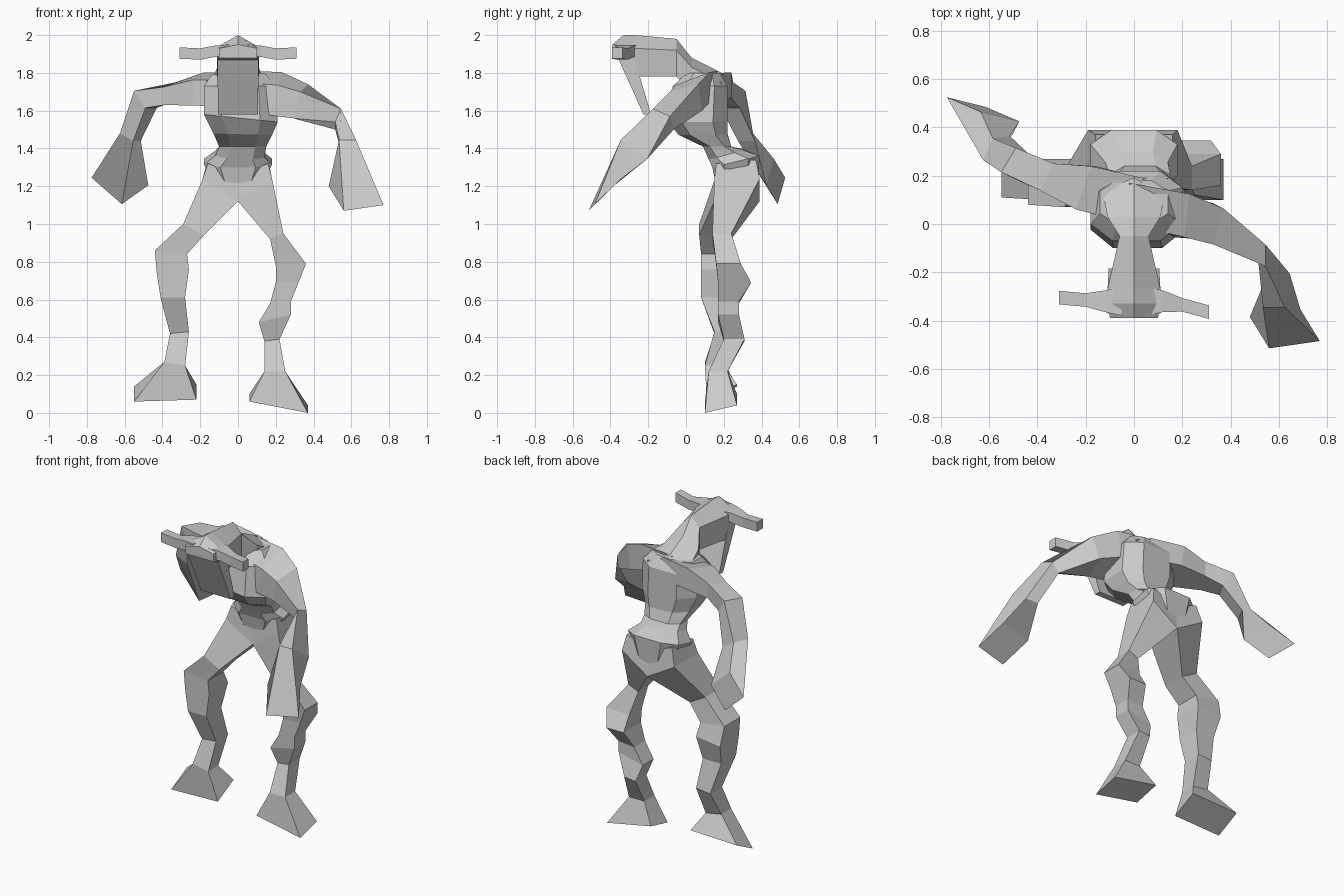
import bpy
import bmesh
from mathutils import Vector

default_cube = bpy.data.objects.get("Cube")
if default_cube:
    bpy.data.objects.remove(default_cube, do_unlink=True)

# One plain grey for the whole figure
clay = bpy.data.materials.new("plain grey")
clay.use_nodes = True
clay.diffuse_color = (0.6, 0.6, 0.6, 1)
clay.node_tree.nodes["Principled BSDF"].inputs["Base Color"].default_value = clay.diffuse_color


def loft(name, rings):
    """Skin a row of equal-sized corner rings and cap both ends."""
    mesh = bpy.data.meshes.new(name)
    bm = bmesh.new()
    loops = [[bm.verts.new(corner) for corner in ring] for ring in rings]
    count = len(loops[0])
    for upper, lower in zip(loops, loops[1:]):
        for i in range(count):
            j = (i + 1) % count
            bm.faces.new((upper[i], upper[j], lower[j], lower[i]))
    bm.faces.new(loops[0])
    bm.faces.new(loops[-1])
    bmesh.ops.recalc_face_normals(bm, faces=bm.faces)
    bm.to_mesh(mesh)
    bm.free()
    mesh.materials.append(clay)
    obj = bpy.data.objects.new(name, mesh)
    bpy.context.collection.objects.link(obj)
    return obj


def section(centre, u, v):
    """Four corners of a slanted section from its centre and half edges."""
    c, u, v = Vector(centre), Vector(u), Vector(v)
    return [c - u - v, c + u - v, c + u + v, c - u + v]


def slab(right_x, right_z, left_x, left_z, front, back, rise=0):
    """Four corners of a level section, optionally rising towards the back."""
    return [Vector((right_x, front, right_z)), Vector((left_x, front, left_z)),
            Vector((left_x, back, left_z + rise)), Vector((right_x, back, right_z + rise))]


def chamfer(ring, amount=0.24):
    """Cut the corners of a section to give it twice as many sides."""
    cut = []
    for i, corner in enumerate(ring):
        cut.append(corner.lerp(ring[i - 1], amount))
        cut.append(corner.lerp(ring[(i + 1) % len(ring)], amount))
    return cut


def gable(y, width, low, eave, ridge):
    """Five corners of a roof-shaped head section."""
    return [Vector((x, y, z)) for x, z in (
        (-width, low), (width, low), (width, eave), (0, ridge), (-width, eave))]


# Torso: hunched chest, thin waist and hips that stick out behind
loft("torso", [chamfer(slab(*row)) for row in (
    (-.14, 1.79, .14, 1.80, 0, .18),
    (-.18, 1.73, .20, 1.73, -.07, .22),
    (-.18, 1.58, .21, 1.54, -.10, .22),
    (-.13, 1.48, .18, 1.47, -.04, .22),
    (-.10, 1.41, .15, 1.41, .09, .24),
    (-.12, 1.35, .14, 1.34, .12, .30, .05),
    (-.18, 1.30, .18, 1.30, .14, .39, .06),
    (-.12, 1.20, .12, 1.20, .16, .38),
    (-.04, 1.13, .04, 1.13, .17, .35),
)])

# Head with a ridged top, narrowing and then widening into the neck
loft("head", [gable(*row) for row in (
    (-.39, .10, 1.88, 1.93, 1.95),
    (-.33, .105, 1.86, 1.94, 2),
    (-.27, .11, 1.78, 1.93, 2),
    (-.05, .06, 1.78, 1.92, 1.98),
    (.03, .11, 1.70, 1.83, 1.88),
    (.19, .14, 1.65, 1.75, 1.80),
)])

# Long flat face hanging from the front of the head
loft("face_plate", [
    slab(-.11, 1.90, .11, 1.90, -.37, -.28),
    slab(-.105, 1.58, .105, 1.58, -.225, -.185),
])


# Side horns
def horn(name, side, middle_y, tip_y):
    thick, tall = (0, .028, 0), (0, 0, .03)
    loft(name, [
        section((side * .05, -.32, 1.92), (0, .06, 0), tall),
        section((side * .12, -.32, 1.915), (0, .045, 0), tall),
        section((side * .20, middle_y, 1.90), thick, tall),
        section((side * .31, tip_y, 1.905), thick, tall),
    ])


horn("right_horn", -1, -.315, -.305)
horn("left_horn", 1, -.335, -.365)

# Right arm swings back, left arm reaches forward; both end in flared hands
loft("right_arm", [section(*row) for row in (
    ((0, .10, 1.71), (.04, .09, .02), (0, 0, .07)),
    ((-.20, .15, 1.715), (.03, .09, .02), (-.01, 0, .068)),
    ((-.36, .195, 1.69), (.03, .055, .012), (0, 0, .048)),
    ((-.49, .25, 1.66), (.03, .05, 0), (-.03, .015, .045)),
    ((-.57, .315, 1.46), (.02, .045, 0), (-.035, -.005, .02)),
    ((-.625, .475, 1.225), (.07, -.03, .05), (-.08, .02, .07)),
)])
loft("left_arm", [section(*row) for row in (
    ((0, .08, 1.70), (-.02, .09, .03), (0, 0, .08)),
    ((.20, .035, 1.69), (.01, .09, .035), (.02, 0, .08)),
    ((.33, 0, 1.65), (.02, .075, .02), (.02, -.01, .07)),
    ((.53, -.12, 1.555), (0, .045, -.02), (.015, -.01, .035)),
    ((.59, -.275, 1.395), (.01, .07, -.05), (.045, 0, 0)),
    ((.625, -.435, 1.15), (-.04, .065, .065), (.105, .015, .015)),
)])

# Knobbly legs running from the hips down to wedge feet
loft("right_leg", [slab(*row) for row in (
    (-.16, 1.32, 0, 1.26, .16, .37, .02),
    (-.19, 1.23, 0, 1.12, .15, .39),
    (-.29, 1, -.18, .94, .07, .22),
    (-.44, .86, -.27, .84, .08, .24),
    (-.43, .74, -.26, .76, .08, .27),
    (-.41, .61, -.28, .61, .08, .23),
    (-.36, .42, -.26, .43, .15, .27),
    (-.39, .27, -.28, .25, .10, .20),
    (-.55, .06, -.22, .07, .11, .27, .08),
)])
loft("left_leg", [slab(*row) for row in (
    (0, 1.26, .16, 1.32, .16, .37, .02),
    (0, 1.12, .18, 1.24, .15, .39),
    (.17, .92, .24, .95, .14, .24),
    (.20, .78, .36, .79, .16, .29),
    (.20, .69, .32, .69, .17, .345),
    (.17, .58, .28, .59, .17, .28),
    (.11, .48, .28, .52, .17, .28),
    (.14, .38, .22, .39, .20, .31),
    (.14, .22, .25, .22, .12, .22),
    (.06, .06, .37, 0, .10, .27, .04),
)])
